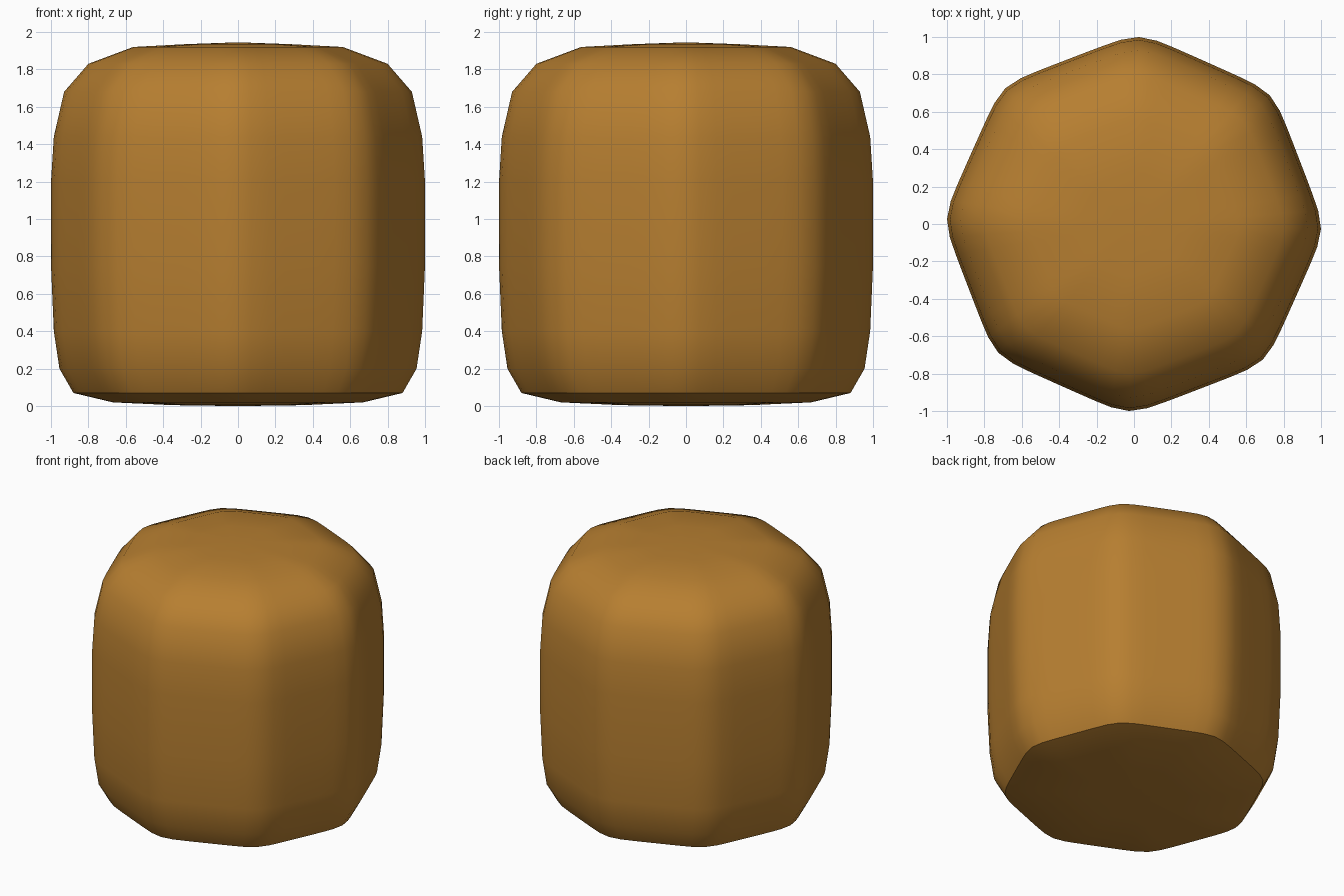
import bpy
import bmesh
from math import cos, sin, pi, radians

cube = bpy.data.objects.get("Cube")
if cube:
    bpy.data.objects.remove(cube, do_unlink=True)

SIDES = 64
TWIST = radians(-1.5)
BASE_Z, TOP_Z = 0.0, 1.945

# Half profile as (radius, height), bottom to top; the hard rim is at RIM
PROFILE = [(0.35, 0.005), (0.67, 0.02), (0.88, 0.07), (0.955, 0.2),
           (0.985, 0.4), (1.0, 0.75), (1.0, 1.2), (0.985, 1.44),
           (0.93, 1.68), (0.80, 1.83), (0.56, 1.92), (0.28, 1.935)]
RIM = 2
ROUNDING = 26  # higher gives crisper corners


def blend(angle):
    """Smooth blend of the four pairs of parallel sides."""
    total = sum(abs(cos(angle - pi / 8 - k * pi / 4)) ** ROUNDING
                for k in range(4))
    return total ** (-1 / ROUNDING)


def soft_octagon(angle):
    """Outline of flat sides and rounded corners, with corner radius one."""
    return blend(angle) / blend(0)


def ring(bm, radius, z):
    verts = []
    for i in range(SIDES):
        a = 2 * pi * i / SIDES
        r = radius * soft_octagon(a)
        verts.append(bm.verts.new((r * cos(a + TWIST), r * sin(a + TWIST), z)))
    return verts


# Rounded block body
bm = bmesh.new()
rings = [ring(bm, r, z) for r, z in PROFILE]
bottom = bm.verts.new((0, 0, BASE_Z))
top = bm.verts.new((0, 0, TOP_Z))
for i in range(SIDES):
    j = (i + 1) % SIDES
    for low, high in zip(rings, rings[1:]):
        bm.faces.new((low[i], low[j], high[j], high[i]))
    bm.faces.new((bottom, rings[0][j], rings[0][i]))
    bm.faces.new((top, rings[-1][i], rings[-1][j]))
for face in bm.faces:
    face.smooth = True

# Hard rim around the underside
for i in range(SIDES):
    edge = bm.edges.get((rings[RIM][i], rings[RIM][(i + 1) % SIDES]))
    edge.smooth = False

mesh = bpy.data.meshes.new("rounded_block")
bm.to_mesh(mesh)
bm.free()
body = bpy.data.objects.new("rounded_block", mesh)
bpy.context.collection.objects.link(body)

# Warm brown
color = (0.47, 0.21, 0.03, 1.0)
brown = bpy.data.materials.new("warm_brown")
brown.use_nodes = True
brown.diffuse_color = color
brown.node_tree.nodes["Principled BSDF"].inputs["Base Color"].default_value = color
mesh.materials.append(brown)
